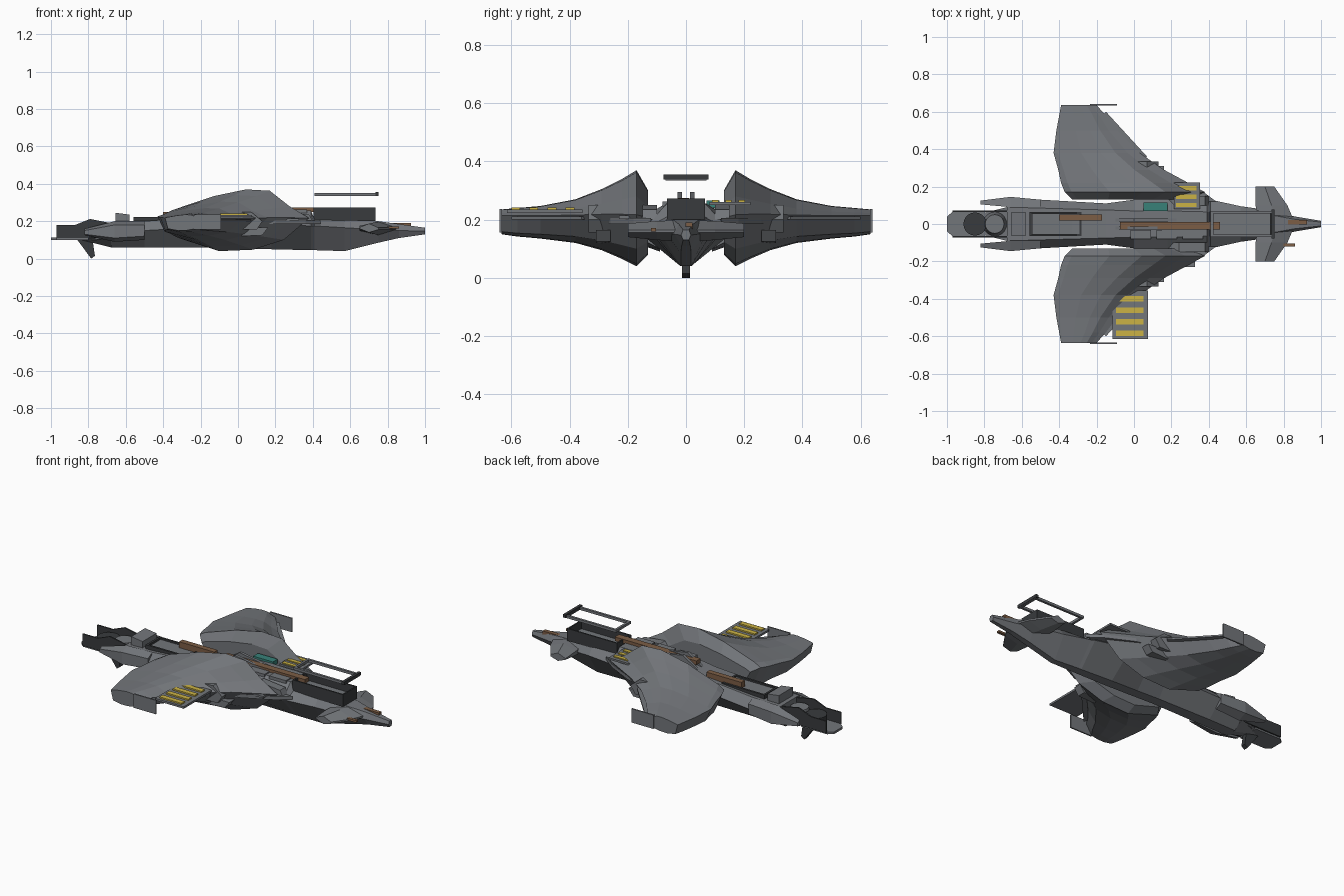
import bpy, bmesh, math
from mathutils import Vector


def mat(name, c):
    m = bpy.data.materials.new(name)
    m.diffuse_color = (*c, 1)
    return m


GREY = mat("hull_grey", (0.17, 0.18, 0.195))
DARK = mat("dark_metal", (0.04, 0.043, 0.047))
RUST = mat("copper", (0.2, 0.11, 0.06))
GOLD = mat("yellow_paint", (0.6, 0.45, 0.06))
TEAL = mat("teal_paint", (0.04, 0.22, 0.19))


def finish(name, bm, m=GREY):
    bmesh.ops.recalc_face_normals(bm, faces=bm.faces)
    me = bpy.data.meshes.new(name)
    bm.to_mesh(me)
    bm.free()
    ob = bpy.data.objects.new(name, me)
    bpy.context.collection.objects.link(ob)
    me.materials.append(m)
    return ob


def mirror(ob):
    mod = ob.modifiers.new("Mirror", 'MIRROR')
    mod.use_axis = (False, True, False)
    return ob


def loft(name, rings, m=GREY):
    bm = bmesh.new()
    rs = [[bm.verts.new(p) for p in r] for r in rings]
    n = len(rs[0])
    for a, b in zip(rs, rs[1:]):
        for i in range(n):
            j = (i + 1) % n
            bm.faces.new((a[i], a[j], b[j], b[i]))
    bm.faces.new(rs[0])
    bm.faces.new(rs[-1])
    return finish(name, bm, m)


def box(name, x0, x1, y0, y1, z0, z1, m=GREY):
    return loft(name, [[(x, y0, z0), (x, y1, z0), (x, y1, z1), (x, y0, z1)] for x in (x0, x1)], m)


def plan(name, pts, z0, z1, m=GREY):
    return loft(name, [[(x, y, z) for x, y in pts] for z in (z0, z1)], m)


def side(name, pts, y0, y1, m=GREY):
    return loft(name, [[(x, y, z) for x, z in pts] for y in (y0, y1)], m)


def frame(name, x0, x1, w, t, z0, z1, m=GREY):
    # rectangular ring: outer and inner rectangles lofted into a closed tube
    bm = bmesh.new()
    loops = []
    for d, z in ((0, z0), (0, z1), (t, z1), (t, z0)):
        loops.append([bm.verts.new(p) for p in ((x0 + d, -w + d, z), (x1 - d, -w + d, z),
                                                (x1 - d, w - d, z), (x0 + d, w - d, z))])
    for k in range(4):
        a, b = loops[k], loops[(k + 1) % 4]
        for i in range(4):
            j = (i + 1) % 4
            bm.faces.new((a[i], a[j], b[j], b[i]))
    return finish(name, bm, m)


# Fuselage: x, half width, waist z, top half width, top z, bottom half width, bottom z
secs = [(-0.68, .13, .15, .09, .195, .035, .058), (-0.5, .13, .15, .085, .2, .035, .06),
        (-0.15, .11, .17, .075, .225, .03, .06), (0.0, .13, .175, .07, .25, .03, .055),
        (0.18, .19, .18, .07, .256, .03, .05), (0.39, .14, .175, .065, .256, .025, .045),
        (0.41, .13, .175, .065, .21, .025, .045), (0.57, .095, .165, .06, .21, .018, .04),
        (0.75, .07, .155, .045, .2, .018, .085), (0.86, .04, .15, .025, .185, .015, .11),
        (1.0, .017, .147, .01, .165, .01, .13)]
loft("fuselage", [[(x, -b, zb), (x, b, zb), (x, w, zm), (x, t, zt), (x, -t, zt), (x, -w, zm)]
                  for x, w, zm, t, zt, b, zb in secs])

# Main wings: y, trailing x, leading x, top z, bottom z
shape = [(0, .3), (.05, .42), (.32, .8), (.55, 1), (.72, .96), (.86, .5), (1, .15)]
low = [(.82, .6), (.6, .95), (.36, 1), (.08, .55)]
rings = []
for y, xt, xl, zt, zb in [(.13, -.33, .27, .30, .08), (.17, -.37, .38, .37, .04), (.22, -.39, .29, .34, .065),
                          (.29, -.405, .16, .305, .095), (.38, -.43, .03, .27, .12),
                          (.5, -.415, -.09, .247, .135), (.58, -.4, -.15, .24, .142), (.635, -.39, -.2, .235, .15)]:
    f = max(0, (y - .17) / .465) * .45            # blunter edges toward the tip
    L = xl - xt
    c = .19
    rings.append([(xt + L * t, y, c + (zt - c) * (h + (1 - h) * f)) for t, h in shape] +
                 [(xt + L * t, y, c - (c - zb) * (h + (1 - h) * f)) for t, h in low])
mirror(loft("main_wing", rings))
mirror(box("wingtip_plate", -.235, -.09, .633, .641, .155, .237))
# thin strip along the leading edge
mirror(plan("leading_edge_strip", [(-.15, .6), (.07, .36), (.05, .34), (-.17, .58)], .2, .21))

# Shoulder strakes and intakes ahead of the wings
mirror(plan("shoulder_strake", [(.1, .28), (.2, .26), (.36, .18), (.44, .12), (.2, .12)], .185, .205))
mirror(side("intake_upper", [(-.09, .155), (.1, .155), (.13, .2), (.07, .25), (-.09, .25)], .23, .335))
mirror(side("intake_lower", [(.02, .12), (.13, .125), (.16, .165), (.02, .165)], .26, .31))
mirror(side("shoulder_fairing", [(.14, .19), (.4, .2), (.38, .235), (.24, .25)], .1, .15))
box("sensor_plate", .24, .325, -.23, -.14, .203, .215)

# Canards near the nose
can = []
for y, x0, x1, z0, z1 in ((.03, .66, .85, .125, .198), (.1, .65, .82, .13, .195), (.2, .65, .75, .14, .187)):
    m = (x0 + x1) / 2
    can.append([(x0, y, z0 + .02), (m, y, z0), (x1, y, .155), (x1, y, .165), (m, y, z1), (x0, y, z1 - .02)])
mirror(loft("canard", can))

# Cockpit tub and raised canopy frame
frame("cockpit_wall", .405, .735, .066, .008, .2, .272, DARK)
box("cockpit_floor", .41, .73, -.06, .06, .205, .225)
frame("canopy_frame", .41, .75, .07, .014, .335, .35)
box("canopy_latch", .735, .752, -.078, .078, .338, .356, DARK)

# Rear deck recess and tail
frame("rear_bay_frame", -.56, -.28, .065, .012, .19, .222, DARK)
box("rear_bay_floor", -.545, -.295, -.055, .055, .195, .212)
side("dorsal_block", [(-.655, .18), (-.58, .18), (-.58, .235), (-.655, .245)], -.065, .065)
mirror(loft("tail_strake", [[(-.5, .09, .1), (-.5, .13, .12), (-.5, .13, .18), (-.5, .09, .2)],
                            [(-.66, .09, .09), (-.66, .145, .11), (-.66, .145, .18), (-.66, .09, .2)],
                            [(-.82, .105, .125), (-.82, .125, .13), (-.82, .125, .15), (-.82, .105, .16)]]))
loft("tail_keel", [[(-.68, -.09, .1), (-.68, .09, .1), (-.68, .02, .06), (-.68, -.02, .06)],
                   [(-.84, -.05, .112), (-.84, .05, .112), (-.84, .02, .1), (-.84, -.02, .1)]])
mirror(side("tail_side_wall", [(-.97, .11), (-.68, .11), (-.68, .19), (-.79, .212), (-.87, .18), (-.97, .18)],
            .065, .073, DARK))
plan("tail_plate", [(-.8, -.065), (-.8, .065), (-.97, .065), (-1, .04), (-1, -.04), (-.97, -.065)], .1, .113)


def disc(name, x, r0, r1, z0, z1, m):
    ps = [(math.cos(i * math.tau / 20), math.sin(i * math.tau / 20)) for i in range(20)]
    return loft(name, [[(x + r * a, r * b, z) for a, b in ps] for r, z in ((r0, z0), (r1, z1))], m)


disc("thruster", -.85, .062, .062, .113, .165, DARK)
disc("thruster_cowl", -.745, .065, .05, .1, .18, GREY)
side("ventral_fin", [(-.87, .115), (-.78, .115), (-.765, .015), (-.785, .0)], -.014, .014, DARK)

# Spine ridges, conduits and panels
mirror(side("spine_ridge", [(-.12, .22), (.26, .25), (.12, .275), (.0, .295)], .014, .03))
box("spine_conduit", -.075, .46, -.03, .01, .25, .274, RUST)
box("rear_conduit", -.4, -.17, .02, .052, .215, .25, RUST)
box("nose_conduit", .78, .925, -.002, .022, .165, .19, RUST)
box("nose_conduit_lower", .8, .86, -.12, -.103, .16, .172, RUST)
for x in (-.02, .12, .26):
    box("spine_panel", x, x + .11, -.08, -.033, .245, .263)
box("teal_panel", .05, .18, .07, .115, .24, .266, TEAL)

# Painted marker plates with plain stripes
box("wing_marker_plate", -.115, .075, -.615, -.355, .222, .234)
for k in range(4):
    y = -.6 + k * .062
    box("wing_marker_stripe", -.095, .05, y, y + .03, .234, .242, GOLD)
box("shoulder_marker_plate", .215, .352, .08, .222, .25, .261)
for k in range(3):
    y = .09 + k * .045
    box("shoulder_marker_stripe", .225, .335, y, y + .022, .261, .267, GOLD)
